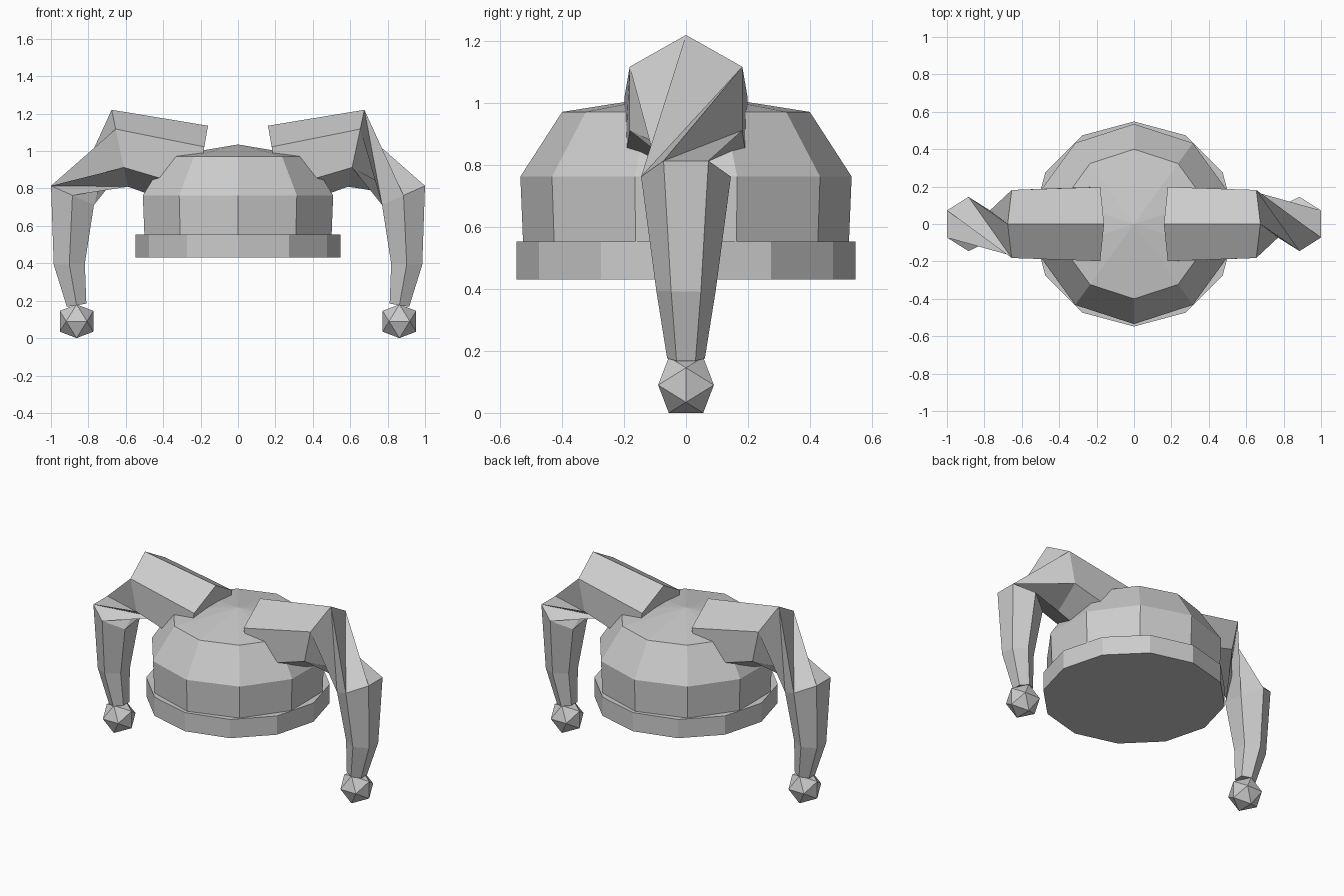
import bpy, bmesh
from math import sin, cos, radians, pi, sqrt

if "Cube" in bpy.data.objects:
    bpy.data.objects.remove(bpy.data.objects["Cube"])


def finish(bm, name):
    bmesh.ops.recalc_face_normals(bm, faces=bm.faces[:])
    me = bpy.data.meshes.new(name)
    bm.to_mesh(me)
    bm.free()
    ob = bpy.data.objects.new(name, me)
    bpy.context.collection.objects.link(ob)
    return ob


def turned_copy(ob, name):
    # Same mesh turned half way round the vertical axis
    other = bpy.data.objects.new(name, ob.data)
    other.location = (-ob.location.x, -ob.location.y, ob.location.z)
    other.rotation_euler.z = pi
    bpy.context.collection.objects.link(other)


def lathe(name, sides, profile, apex=None):
    bm = bmesh.new()
    rings = [[bm.verts.new((r * sin(2 * pi * i / sides), r * cos(2 * pi * i / sides), z))
              for i in range(sides)] for r, z in profile]
    for a, b in zip(rings, rings[1:]):
        for i in range(sides):
            j = (i + 1) % sides
            bm.faces.new((a[i], a[j], b[j], b[i]))
    bm.faces.new(rings[0])
    if apex is None:
        bm.faces.new(rings[-1])
    else:
        tip = bm.verts.new((0, 0, apex))
        for i in range(sides):
            bm.faces.new((rings[-1][i], rings[-1][(i + 1) % sides], tip))
    return finish(bm, name)


# Head band and domed cap
lathe("brim", 12, [(0.548, 0.43), (0.548, 0.553)])
lathe("cap_dome", 10, [(0.522, 0.45), (0.535, 0.763), (0.40, 0.972)], apex=1.035)

# Drooping horns: six-sided rings as (x, z, radius, tilt from vertical, twist)
SECTIONS = [
    (0.20, 0.91, 0.229, -10, 0),
    (0.632, 1.015, 0.21, 12, 0),
    (0.885, 0.763, 0.145, 66, -90),
    (0.902, 0.395, 0.096, 92, -90),
    (0.863, 0.176, 0.061, 99, -90),
]
bm = bmesh.new()
rings = []
for x, z, r, tilt, twist in SECTIONS:
    ring = []
    for i in range(6):
        a, t = radians(60 * i + twist), radians(tilt)
        ring.append(bm.verts.new((x + r * cos(a) * sin(t), r * sin(a), z + r * cos(a) * cos(t))))
    rings.append(ring)
for k, (a, b) in enumerate(zip(rings, rings[1:])):
    for i in range(6):
        j = (i + 1) % 6
        if k == 1:  # twisted bend is split into triangles
            bm.faces.new((a[i], a[j], b[i]))
            bm.faces.new((a[j], b[j], b[i]))
        else:
            bm.faces.new((a[i], a[j], b[j], b[i]))
bm.faces.new(rings[0])
bm.faces.new(rings[-1])
turned_copy(finish(bm, "right_horn"), "left_horn")

# Twenty-sided bells at the horn tips
phi = (1 + sqrt(5)) / 2
s = 0.09 / phi
bm = bmesh.new()
for p in (-s, s):
    for q in (-s * phi, s * phi):
        for co in ((0, p, q), (p, q, 0), (q, 0, p)):
            bm.verts.new(co)
bmesh.ops.convex_hull(bm, input=bm.verts[:])
bell = finish(bm, "right_bell")
bell.location = (0.863, 0, 0.09)
turned_copy(bell, "left_bell")
